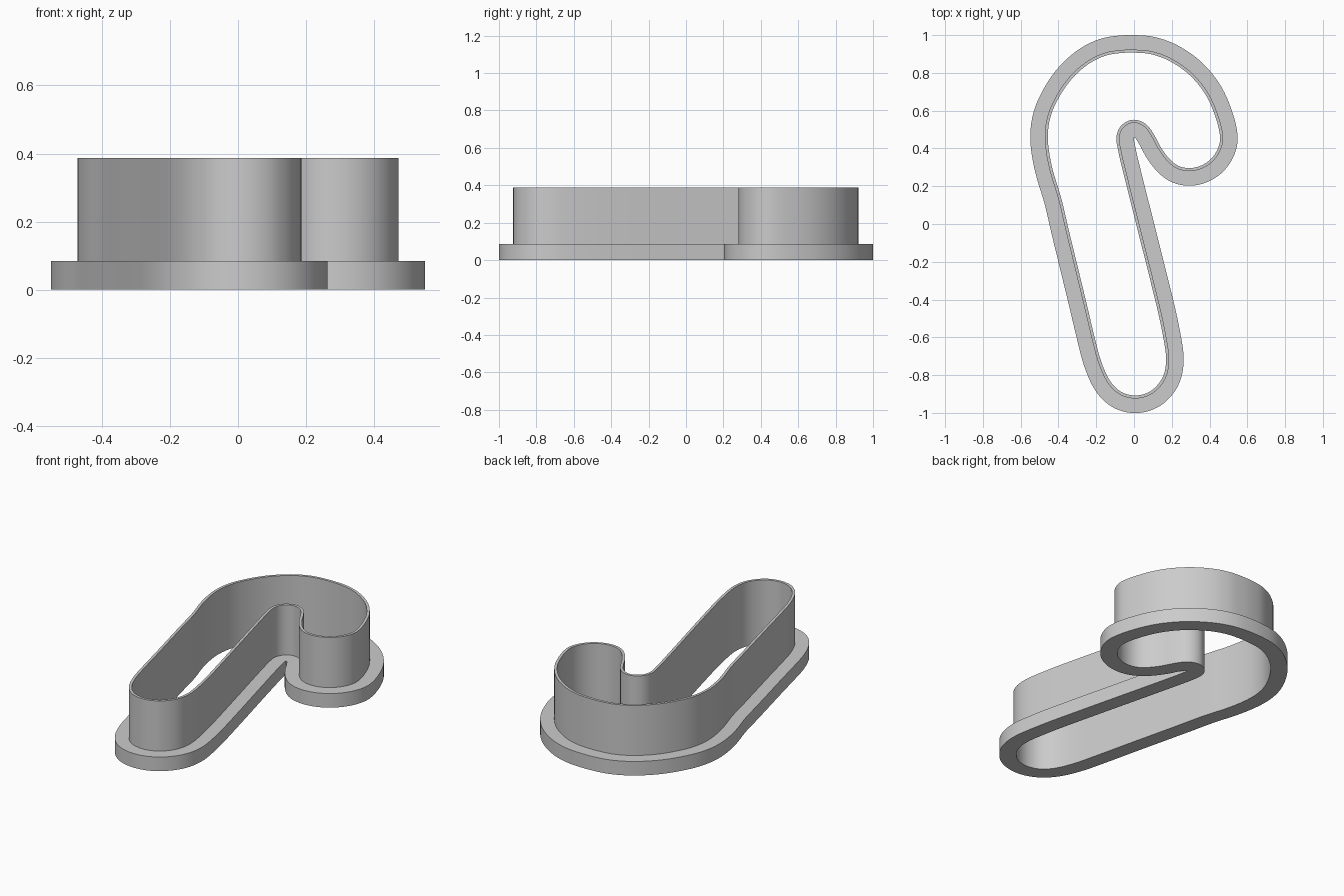
import bpy
import bmesh
from mathutils import Vector
from mathutils.geometry import interpolate_bezier

default_cube = bpy.data.objects.get("Cube")
if default_cube:
    bpy.data.objects.remove(default_cube, do_unlink=True)

# Overall sizes
BASE_HEIGHT = 0.085
TOTAL_HEIGHT = 0.387
FLANGE_WIDTH = 0.077
WALL_THICKNESS = 0.016
STEPS = 5

# Outer face of the thin wall, clockwise, in hundredths of a unit
HOOK_OUTSIDE = [(0, 92.3), (9, 91.5), (19, 88), (30, 80.5), (38.5, 70.5),
                (44, 59), (47.2, 46), (45.5, 38.5), (41, 32.5), (35, 29),
                (28.5, 28)]
HOOK_INSIDE = [(22.5, 29.5), (17.5, 33.5), (13, 39.5), (9.5, 46), (6, 51),
               (2, 53.3), (-2, 53.3), (-6, 50.5), (-7.7, 46), (-7, 40)]
STEM_RIGHT = [(-4, 27), (13.5, -43), (17.3, -61), (18.6, -72)]
STEM_END = [(17, -81), (12, -88), (6, -91.5), (-1, -92.3), (-8, -90),
            (-14, -84)]
STEM_LEFT = [(-19, -73), (-22.5, -60), (-27, -41), (-36, -4), (-40, 13)]
CROOK_BACK = [(-45, 30), (-47.2, 45), (-45.8, 57), (-41, 68), (-34, 78),
              (-25, 86), (-16, 90.5), (-8, 92)]


def smooth_loop(points):
    """Closed smooth curve through the points."""
    count = len(points)
    tangents = [(points[(i + 1) % count] - points[i - 1]).normalized()
                for i in range(count)]
    loop = []
    for i, start in enumerate(points):
        j = (i + 1) % count
        end = points[j]
        reach = (end - start).length / 3
        loop += interpolate_bezier(start, start + tangents[i] * reach,
                                   end - tangents[j] * reach, end,
                                   STEPS + 1)[:-1]
    return loop


def offset_loop(loop, distance):
    """Parallel outline; samples that cross over meet in one sharp corner."""
    count = len(loop)
    result = []
    for i, point in enumerate(loop):
        along = (loop[(i + 1) % count] - loop[i - 1]).normalized()
        result.append(point + Vector((-along.y, along.x)) * distance)
    limit = abs(distance) * 0.95
    crossed = [i for i, point in enumerate(result)
               if min((point - other).length for other in loop) < limit]
    if crossed:
        first, last = crossed[0], crossed[-1]
        corner = (result[first - 1] + result[(last + 1) % count]) / 2
        for i in range(first, last + 1):
            result[i] = corner.copy()
    return result


def loft_closed(name, sections, material):
    """Join each outline to the next, and the last back to the first."""
    bm = bmesh.new()
    rings = [[bm.verts.new((p.x, p.y, height)) for p in outline]
             for outline, height in sections]
    for k, ring in enumerate(rings):
        following = rings[(k + 1) % len(rings)]
        for i in range(len(ring)):
            j = (i + 1) % len(ring)
            bm.faces.new((ring[i], ring[j], following[j], following[i]))
    bmesh.ops.remove_doubles(bm, verts=bm.verts, dist=0.0005)
    bmesh.ops.recalc_face_normals(bm, faces=bm.faces)
    mesh = bpy.data.meshes.new(name)
    bm.to_mesh(mesh)
    bm.free()
    mesh.materials.append(material)
    obj = bpy.data.objects.new(name, mesh)
    bpy.context.collection.objects.link(obj)
    bpy.ops.object.select_all(action='DESELECT')
    obj.select_set(True)
    bpy.context.view_layer.objects.active = obj
    bpy.ops.object.shade_smooth_by_angle()
    return obj


# Plain grey plastic
grey = bpy.data.materials.new("light_grey")
grey.use_nodes = True
colour = (0.6, 0.6, 0.6, 1)
grey.diffuse_color = colour
grey.node_tree.nodes["Principled BSDF"].inputs["Base Color"].default_value = colour

# Outlines of the wall and flange
path = (HOOK_OUTSIDE + HOOK_INSIDE + STEM_RIGHT + STEM_END + STEM_LEFT
        + CROOK_BACK)
wall = smooth_loop([Vector(p) / 100 for p in path])
inside = offset_loop(wall, -WALL_THICKNESS)
flange = offset_loop(wall, FLANGE_WIDTH)

# Wide base flange with the thin upright wall in one solid
loft_closed("cane_cutter_wall_and_flange",
            [(inside, 0), (flange, 0), (flange, BASE_HEIGHT),
             (wall, BASE_HEIGHT), (wall, TOTAL_HEIGHT),
             (inside, TOTAL_HEIGHT)], grey)
